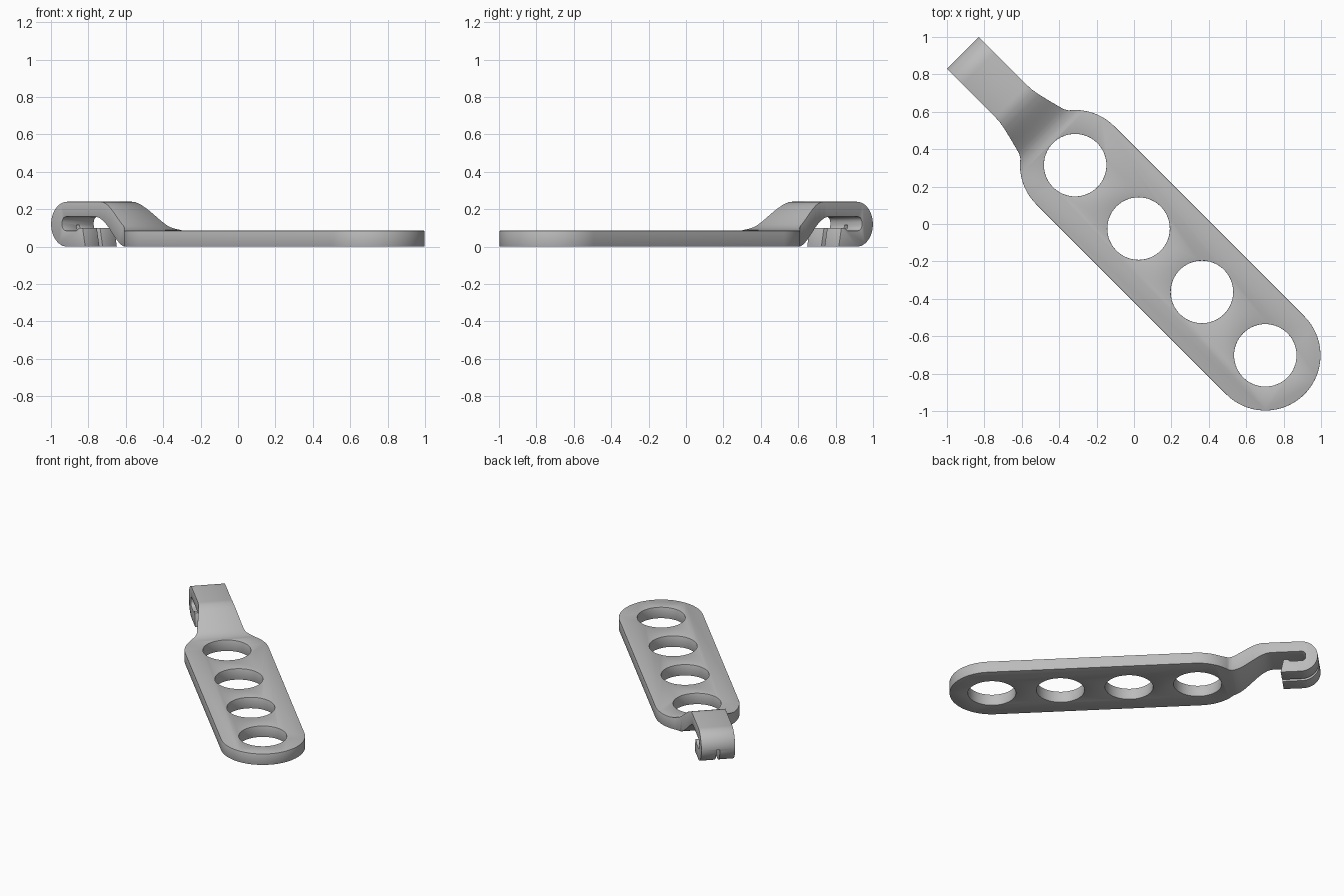
import bpy, bmesh
from math import pi, sin, cos, radians
from mathutils import Vector

cube = bpy.data.objects.get("Cube")
if cube:
    bpy.data.objects.remove(cube, do_unlink=True)

R, HOLE_R, PITCH, FIRST = 0.295, 0.167, 0.4793, -0.993   # plate end, holes
LAST = FIRST + 3 * PITCH
ARM, THICK, TOP = 0.12, 0.085, 0.24                       # arm half width, heights


def arc(cx, cy, r, a0, a1, n):
    return [(cx + r * cos(radians(a0 + (a1 - a0) * i / n)),
             cy + r * sin(radians(a0 + (a1 - a0) * i / n))) for i in range(n + 1)]


def ramp(x0, z0, x1, z1, n=14):
    # S-shaped rise between two levels
    pts = []
    for i in range(n + 1):
        t = i / n
        pts.append((x0 + (x1 - x0) * t, z0 + (z1 - z0) * t * t * (3 - 2 * t)))
    return pts


def prism(name, pts, to3d, direction):
    bm = bmesh.new()
    face = bm.faces.new([bm.verts.new(to3d(a, b)) for a, b in pts])
    out = bmesh.ops.extrude_face_region(bm, geom=[face])
    moved = [v for v in out["geom"] if isinstance(v, bmesh.types.BMVert)]
    bmesh.ops.translate(bm, verts=moved, vec=Vector(direction))
    bmesh.ops.recalc_face_normals(bm, faces=bm.faces[:])
    mesh = bpy.data.meshes.new(name)
    bm.to_mesh(mesh)
    bm.free()
    ob = bpy.data.objects.new(name, mesh)
    bpy.context.collection.objects.link(ob)
    return ob


def apply_boolean(ob, cutter, operation):
    cutter.hide_render = True
    mod = ob.modifiers.new("cut", "BOOLEAN")
    mod.operation, mod.solver, mod.object = operation, "EXACT", cutter
    bpy.context.view_layer.objects.active = ob
    bpy.ops.object.modifier_apply(modifier=mod.name)
    bpy.data.objects.remove(cutter, do_unlink=True)


# Side profile: flat plate, raised arm and the hook folded back under it
side = [(-1.4, 0)] + ramp(0.68, 0, 0.965, 0.16)
side += arc(1.18, 0.13, 0.03, 90, 0, 5) + arc(1.18, 0.115, 0.03, 0, -90, 5)
side += [(1.10, 0.085), (1.085, 0.10), (1.055, 0.10), (1.035, 0)]
side += arc(1.174, 0.12, 0.12, -90, 90, 24)
side += ramp(0.92, TOP, 0.62, THICK) + [(-1.4, THICK)]
hanger = prism("hook_hanger", side, lambda a, b: (a, -0.5, b), (0, 1, 0))

# Plan outline: rounded plate with a flared neck, mirrored across its length
half = arc(FIRST, 0, R, 180, 90, 24) + arc(LAST, 0, R, 90, 38, 14)
half += [(0.70, 0.168), (0.745, 0.156), (0.80, 0.142), (0.85, 0.130),
         (0.89, 0.123), (0.93, ARM), (1.4, ARM)]
outline = half + [(x, -y) for x, y in reversed(half[1:])]
plan = prism("plan_cutter", outline, lambda a, b: (a, b, -0.2), (0, 0, 0.7))
apply_boolean(hanger, plan, "INTERSECT")

# Row of four round holes
for i in range(4):
    circle = arc(FIRST + i * PITCH, 0, HOLE_R, 0, 360, 64)[:-1]
    hole = prism("hole_cutter", circle, lambda a, b: (a, b, -0.2), (0, 0, 0.7))
    apply_boolean(hanger, hole, "DIFFERENCE")

# Slit along the middle of the hook lip
slit = [(1.0, -0.1), (1.4, -0.1), (1.4, 0.115), (1.0, 0.115)]
apply_boolean(hanger, prism("slit_cutter", slit, lambda a, b: (a, -0.012, b),
                            (0, 0.024, 0)), "DIFFERENCE")

# Softened rims
bevel = hanger.modifiers.new("soft_edges", "BEVEL")
bevel.width, bevel.segments = 0.008, 2
bevel.limit_method, bevel.angle_limit = "ANGLE", radians(40)
bpy.context.view_layer.objects.active = hanger
bpy.ops.object.modifier_apply(modifier=bevel.name)

# Plain grey finish
grey = bpy.data.materials.new("plain_grey")
grey.use_nodes = True
colour = (0.5, 0.5, 0.5, 1)
grey.diffuse_color = colour
grey.node_tree.nodes["Principled BSDF"].inputs["Base Color"].default_value = colour
hanger.data.materials.clear()
hanger.data.materials.append(grey)

# Turn the part onto the diagonal and shade it
hanger.rotation_euler.z = 0.75 * pi
bpy.ops.object.select_all(action="DESELECT")
hanger.select_set(True)
bpy.ops.object.transform_apply(location=False, rotation=True, scale=False)
bpy.ops.object.shade_smooth_by_angle(angle=radians(35))
